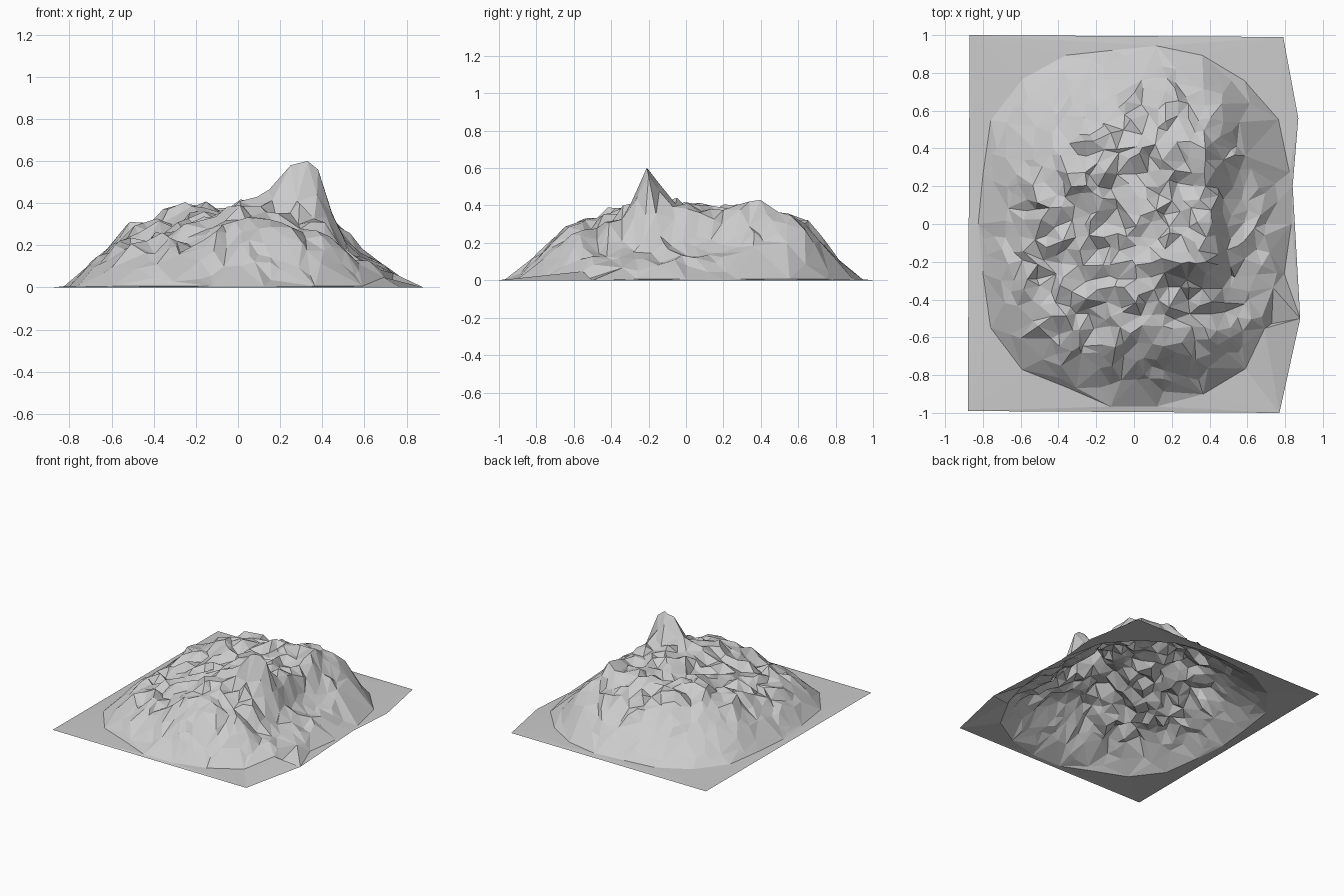
import bpy, math, random
from mathutils import Vector, noise
from mathutils.geometry import delaunay_2d_cdt

if "Cube" in bpy.data.objects:
    bpy.data.objects.remove(bpy.data.objects["Cube"])

random.seed(11)

# Broad landform: heights in hundredths on uneven grid lines, rows from front to back
COLS = [-0.9, -0.8, -0.6, -0.4, -0.2, 0, 0.2, 0.4, 0.52, 0.72, 0.9]
ROWS = [-0.97, -0.8, -0.6, -0.4, -0.2, 0, 0.2, 0.4, 0.6, 0.8, 0.97]
LAND = [
    (0, 4, 8, 11, 13, 15, 9, 5, 2),
    (1, 13, 19, 23, 31, 31, 24, 14, 9),
    (2, 16, 23, 28, 39, 33, 29, 15, 10),
    (3, 19, 26, 30, 38, 45, 42, 17, 9),
    (3, 21, 30, 33, 39, 43, 38, 18, 9),
    (3, 23, 35, 38, 36, 37, 38, 20, 8),
    (3, 15, 29, 40, 38, 40, 40, 25, 8),
    (2, 9, 17, 26, 31, 35, 33, 25, 6),
    (0, 3, 7, 11, 13, 15, 10, 5, 1),
]
OUTLINE = [(-0.88, -0.99), (0.77, -1), (0.88, -0.5), (0.84, 0.2),
           (0.87, 0.56), (0.79, 0.99), (-0.87, 1)]


def cell(i, j):
    return LAND[j - 1][i - 1] / 100 if 1 <= i <= 9 and 1 <= j <= 9 else 0.0


def locate(lines, v):
    k = max(k for k in range(10) if k == 0 or lines[k] <= v)
    return k, min(1, max(0, (v - lines[k]) / (lines[k + 1] - lines[k])))


def land(x, y):
    i, s = locate(COLS, x)
    j, t = locate(ROWS, y)
    low = cell(i, j) * (1 - s) + cell(i + 1, j) * s
    high = cell(i, j + 1) * (1 - s) + cell(i + 1, j + 1) * s
    return low * (1 - t) + high * t


def radius(x, y):
    return (abs(x / 0.87) ** 2.5 + abs(y / 0.98) ** 2.5) ** 0.4


def height(x, y):
    r = radius(x, y)
    z = land(x, y) * min(1, (1 - r) / 0.17)
    # Smooth outer slopes and north-west flank, craggy elsewhere
    flank = min(1, max(0.1, 1 - 2 * (y - x - 0.75)))
    d = math.hypot((x - 0.31) / 0.09, (y + 0.21) / 0.085)
    crag = flank * min(1, max(0, (0.93 - r) * 4)) * min(1, d / 2)
    z += crag * (0.035 * noise.noise(Vector((x * 7, y * 7, 3))) + random.uniform(-0.04, 0.032))
    # Summit horn
    z += 0.15 * math.exp(-d * d)
    return max(0.004, min(z, 0.57 if d < 1.5 else 0.47))


# Scatter points: flat rim, foot of the slope, then a denser craggy interior
points = [Vector((x, y, 0)) for x, y in OUTLINE]
for k in range(22):
    a = math.tau * k / 22
    c, s = math.cos(a) * 0.87, math.sin(a) * 0.98
    f = random.uniform(0.93, 0.99) / radius(c, s)
    x, y = c * f, s * f
    if x < 0.84:
        points.append(Vector((x, y, 0.006)))
step = 0.07
for j in range(-14, 15):
    for i in range(-13, 14):
        x = (i + 0.5 * (j % 2)) * step + random.uniform(-0.028, 0.028)
        y = j * step + random.uniform(-0.028, 0.028)
        r = radius(x, y)
        smooth = r > 0.8 or y - x > 1.05
        near_summit = abs(x - 0.31) < 0.1 and abs(y + 0.21) < 0.05
        if r < 0.92 and not near_summit and not (smooth and random.random() < 0.5):
            points.append(Vector((x, y, height(x, y))))
# Crest of the horn
points += [Vector((x, y, z)) for x, y, z in
           [(0.25, -0.21, 0.58), (0.29, -0.2, 0.59), (0.33, -0.21, 0.6), (0.38, -0.2, 0.56)]]

# Triangulate into one open faceted sheet
n = len(OUTLINE)
edges = [(k, (k + 1) % n) for k in range(n)]
flat, _, faces, origin, _, _ = delaunay_2d_cdt([p.xy for p in points], edges, [], 1, 1e-5)
verts = [(p.x, p.y, points[o[0]].z if o else 0) for p, o in zip(flat, origin)]
mesh = bpy.data.meshes.new("mountain")
mesh.from_pydata(verts, [], faces)
mesh.update()
bpy.context.collection.objects.link(bpy.data.objects.new("mountain", mesh))
